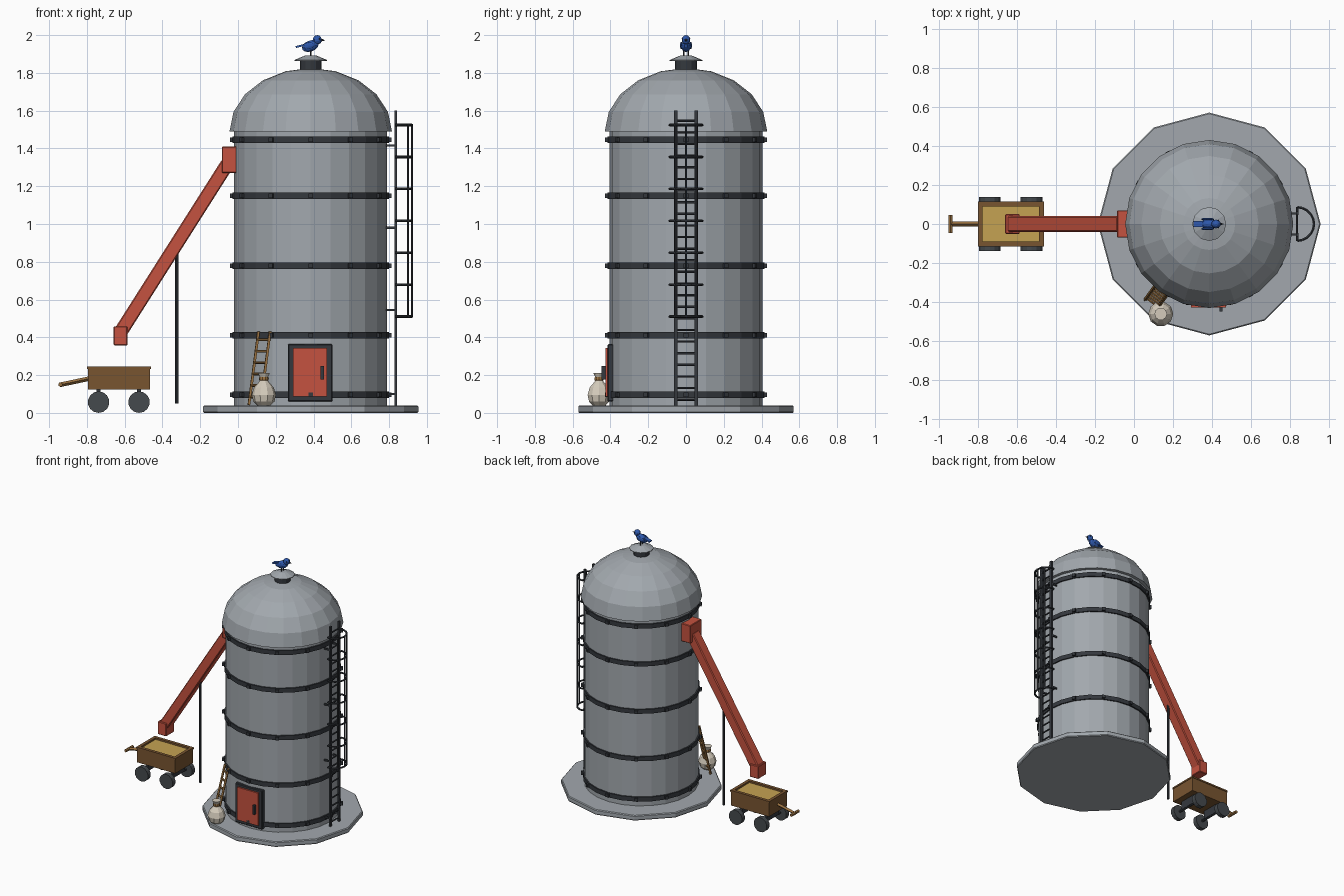
import bpy, bmesh
from math import sin, cos, pi, radians
from mathutils import Vector, Matrix

if "Cube" in bpy.data.objects:
    bpy.data.objects.remove(bpy.data.objects["Cube"])


def material(name, r, g, b):
    m = bpy.data.materials.new(name)
    m.use_nodes = True
    m.diffuse_color = (r, g, b, 1)
    m.node_tree.nodes["Principled BSDF"].inputs["Base Color"].default_value = (r, g, b, 1)
    return m


STEEL = material("galvanised steel", .36, .39, .42)
IRON = material("dark iron", .035, .04, .048)
RED = material("red paint", .56, .085, .05)
BROWN = material("brown boards", .19, .09, .03)
TAN = material("tan wood", .31, .16, .05)
GRAIN = material("golden grain", .56, .36, .085)
RUBBER = material("wheel grey", .06, .068, .075)
CLOTH = material("sack cloth", .66, .6, .5)
BLUE = material("bird blue", .028, .1, .42)

CX = 0.385          # silo axis
R = 0.405           # silo wall radius


def finish(name, bm, mat):
    bmesh.ops.recalc_face_normals(bm, faces=bm.faces)
    me = bpy.data.meshes.new(name)
    bm.to_mesh(me)
    bm.free()
    me.materials.append(mat)
    ob = bpy.data.objects.new(name, me)
    bpy.context.collection.objects.link(ob)
    return ob


def box(bm, center, size, rot=Matrix()):
    m = Matrix.Translation(center) @ rot.to_4x4() @ Matrix.Diagonal((*size, 1))
    bmesh.ops.create_cube(bm, size=1, matrix=m)


def rod(bm, a, b, r, sides=6, r2=None):
    a, b = Vector(a), Vector(b)
    d = b - a
    m = Matrix.Translation((a + b) / 2) @ d.to_track_quat('Z', 'Y').to_matrix().to_4x4()
    bmesh.ops.create_cone(bm, cap_ends=True, segments=sides, radius1=r,
                          radius2=r if r2 is None else r2, depth=d.length, matrix=m)


def ball(bm, center, size, rot=Matrix(), seg=10, rings=7):
    m = Matrix.Translation(center) @ rot.to_4x4() @ Matrix.Diagonal((*size, 1))
    bmesh.ops.create_uvsphere(bm, u_segments=seg, v_segments=rings, radius=1, matrix=m)


def lathe(bm, profile, sides, x, y=0, phase=0):
    """Revolve (radius, z) points round a vertical axis and cap both ends."""
    rings = [[bm.verts.new((x + r * cos(phase + 2 * pi * i / sides),
                            y + r * sin(phase + 2 * pi * i / sides), z))
              for i in range(sides)] for r, z in profile]
    for lo, hi in zip(rings, rings[1:]):
        for i in range(sides):
            j = (i + 1) % sides
            bm.faces.new((lo[i], lo[j], hi[j], hi[i]))
    bm.faces.new(rings[0][::-1])
    bm.faces.new(rings[-1])


def lathed(name, mat, profile, sides, x=CX, y=0, phase=0):
    bm = bmesh.new()
    lathe(bm, profile, sides, x, y, phase)
    return finish(name, bm, mat)


def boxed(name, mat, center, size, rot=Matrix(), bevel=0):
    bm = bmesh.new()
    box(bm, center, size, rot)
    ob = finish(name, bm, mat)
    if bevel:
        mod = ob.modifiers.new("bevel", 'BEVEL')
        mod.width, mod.segments = bevel, 1
    return ob


# Silo: slab, wall, dome, vent
lathed("base_slab", STEEL, [(.565, 0), (.57, .006), (.57, .034), (.564, .04)], 12)
lathed("silo_wall", STEEL, [(R, .04), (R, 1.5)], 24)
dome = [(.43 * cos(radians(a)), 1.49 + .335 * sin(radians(a))) for a in (0, 18, 36, 54, 72, 89)]
lathed("dome_roof", STEEL, dome, 20)
lathed("vent_neck", IRON, [(.057, 1.8), (.057, 1.868)], 12)
lathed("vent_cap", STEEL, [(.087, 1.863), (.087, 1.868), (.03, 1.892)], 12)

# Hoops with bolt lugs
bands, lugs = bmesh.new(), bmesh.new()
for z in (.095, .41, .78, 1.15, 1.445):
    lathe(bands, [(R, z - .017), (.415, z - .017), (.415, z + .017), (R, z + .017)], 24, CX)
    for i in range(12):
        a = 2 * pi * i / 12
        box(lugs, (CX + .418 * cos(a), .418 * sin(a), z), (.02, .024, .024),
            Matrix.Rotation(a, 3, 'Z'))
finish("hoop_bands", bands, IRON)
finish("hoop_lugs", lugs, IRON)

# Door
boxed("door_frame", IRON, (.382, -.397, .212), (.236, .036, .305), bevel=.005)
boxed("door_panel", RED, (.382, -.409, .215), (.18, .036, .255))
boxed("door_handle", IRON, (.446, -.436, .212), (.016, .024, .07))

# Fixed ladder with safety cage
bm = bmesh.new()
LX = .835
for y in (-.054, .054):
    box(bm, (LX, y, .82), (.014, .018, 1.56))
    for z in (.1, .545, .98, 1.415):
        box(bm, ((R + CX + LX) / 2 - .01, y, z), (LX - R - CX + .02, .01, .012))
for i in range(25):
    z = .07 + i * .0615
    rod(bm, (LX, -.054, z), (LX, .054, z), .006)
finish("fixed_ladder", bm, IRON)

bm = bmesh.new()
for i in range(7):
    z = .51 + i * .169
    arc = [(LX + .086 * cos(radians(a)), .086 * sin(radians(a)), z) for a in range(-90, 91, 18)]
    arc = [(LX, -.054, z)] + arc + [(LX, .054, z)]
    for p, q in zip(arc, arc[1:]):
        rod(bm, p, q, .007)
for a in (-40, 0, 40):
    x, y = LX + .086 * cos(radians(a)), .086 * sin(radians(a))
    rod(bm, (x, y, .505), (x, y, 1.53), .006)
finish("ladder_cage", bm, IRON)

# Loading chute
lo, hi = Vector((-.62, 0, .43)), Vector((-.055, 0, 1.32))
tilt = (hi - lo).to_track_quat('Z', 'Y').to_matrix()
boxed("chute_tube", RED, (lo + hi) / 2, (.08, .073, (hi - lo).length), tilt, .006)
boxed("chute_head", RED, (-.044, 0, 1.34), (.084, .14, .14), bevel=.004)
boxed("chute_spout", RED, (-.622, 0, .408), (.074, .1, .1), bevel=.004)
bm = bmesh.new()
rod(bm, (-.325, 0, .05), (-.325, 0, .87), .009, 8)
finish("chute_post", bm, IRON)

# Cart: open bed, grain, wheels, drawbar
WX = -.63
bm = bmesh.new()
box(bm, (WX, 0, .135), (.33, .22, .02))
for s in (-1, 1):
    box(bm, (WX, s * .1, .185), (.33, .02, .12))
    box(bm, (WX + s * .155, 0, .185), (.02, .18, .12))
    box(bm, (WX, s * .102, .239), (.338, .024, .012))
    box(bm, (WX + s * .157, 0, .239), (.024, .18, .012))
finish("cart_bed", bm, BROWN)
boxed("grain_load", GRAIN, (WX, 0, .188), (.29, .18, .088))
wheels, axles = bmesh.new(), bmesh.new()
for x in (-.738, -.524):
    rod(axles, (x, -.12, .062), (x, .12, .062), .01)
    box(axles, (x, 0, .095), (.022, .14, .07))
    for s in (-1, 1):
        rod(wheels, (x, s * .103, .057), (x, s * .138, .057), .057, 14)
finish("cart_wheels", wheels, RUBBER)
finish("cart_axles", axles, IRON)
bm = bmesh.new()
rod(bm, (-.785, 0, .182), (-.945, 0, .148), .012, 4)
rod(bm, (-.94, -.045, .15), (-.94, .045, .15), .012, 6)
finish("cart_drawbar", bm, TAN)

# Wooden ladder leaning on the wall
ang = radians(234)
out, side = Vector((cos(ang), sin(ang), 0)), Vector((-sin(ang), cos(ang), 0))
foot = Vector((CX, 0, .042)) + out * .505
top = Vector((CX, 0, .43)) + out * .418
bm = bmesh.new()
for s in (-.038, .038):
    rod(bm, foot + side * s, top + side * s, .009, 4)
for i in range(6):
    p = foot.lerp(top, (i + .7) / 6.4)
    rod(bm, p - side * .038, p + side * .038, .007, 6)
finish("leaning_ladder", bm, TAN)

# Grain sack
SX, SY = .137, -.46
lathed("sack", CLOTH, [(.035, .04), (.056, .06), (.064, .095), (.052, .135), (.025, .165),
                       (.018, .18), (.032, .212)], 10, SX, SY)
lathed("sack_tie", TAN, [(.024, .171), (.026, .18), (.024, .189)], 10, SX, SY)

# Bird on the vent
bm = bmesh.new()
ball(bm, (.383, 0, 1.942), (.048, .027, .029), Matrix.Rotation(radians(-20), 3, 'Y'))
ball(bm, (.42, 0, 1.975), (.025, .023, .025))
box(bm, (.335, 0, 1.944), (.06, .03, .01), Matrix.Rotation(radians(-14), 3, 'Y'))
for s in (-1, 1):
    ball(bm, (.375, s * .025, 1.945), (.036, .007, .018), Matrix.Rotation(radians(-12), 3, 'Y'), 8, 5)
finish("bird_body", bm, BLUE)
bm = bmesh.new()
rod(bm, (.437, 0, 1.974), (.46, 0, 1.972), .009, 6, .001)
for s in (-1, 1):
    rod(bm, (.385, s * .011, 1.888), (.385, s * .011, 1.925), .004)
    ball(bm, (.431, s * .019, 1.981), (.004, .004, .004), seg=6, rings=4)
finish("bird_beak_legs", bm, IRON)
